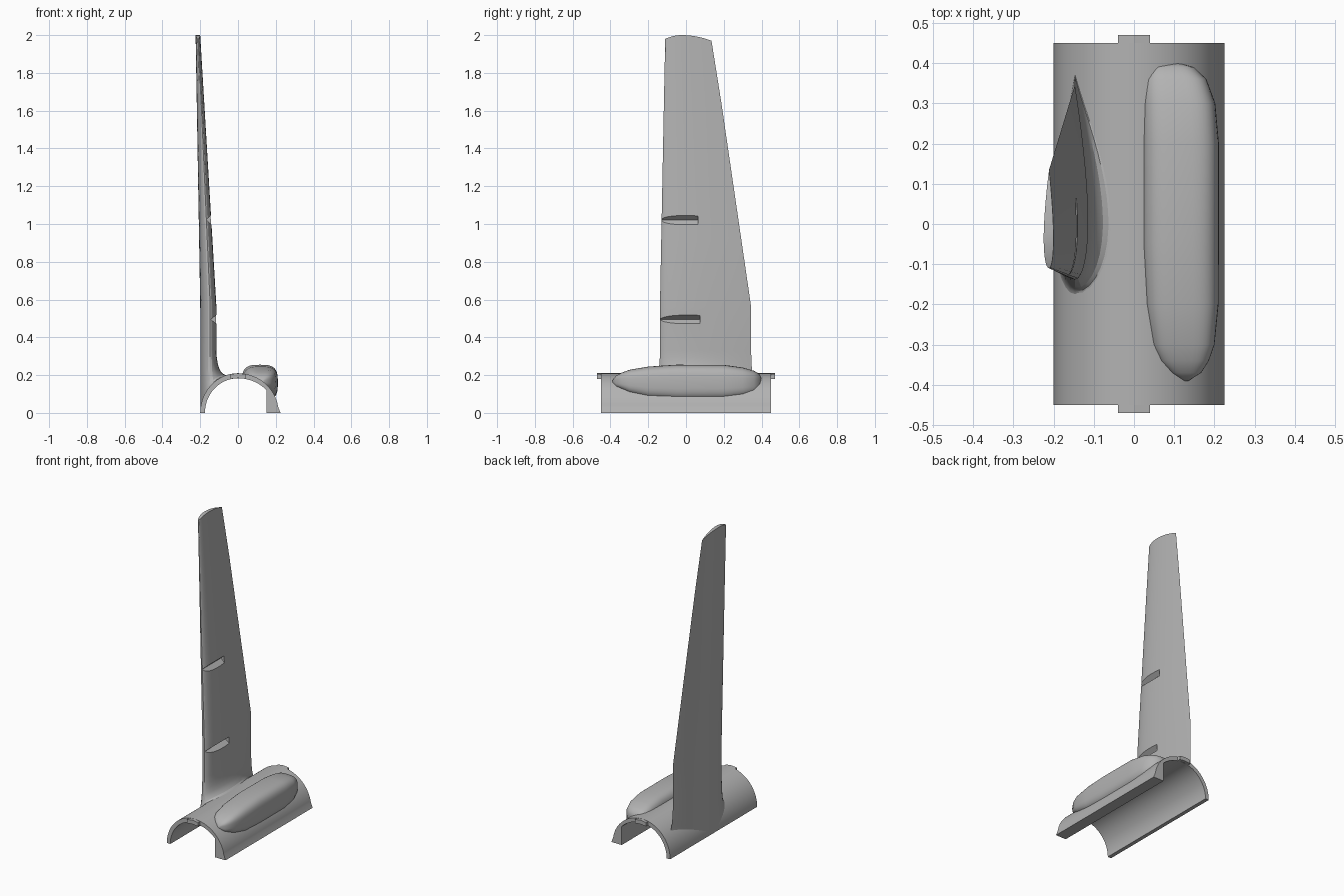
import bpy, bmesh
from math import sin, cos, pi, radians, sqrt, copysign

old = bpy.data.objects.get("Cube")
if old:
    bpy.data.objects.remove(old, do_unlink=True)

grey = bpy.data.materials.new("plain_grey")
grey.use_nodes = True
grey.diffuse_color = (0.45, 0.45, 0.45, 1)
grey.node_tree.nodes["Principled BSDF"].inputs["Base Color"].default_value = (0.45, 0.45, 0.45, 1)

LEFT, RIGHT, TOP = 0.2, 0.215, 0.21     # outer arch radii


def make(name, verts, faces):
    mesh = bpy.data.meshes.new(name)
    bm = bmesh.new()
    vs = [bm.verts.new(v) for v in verts]
    for f in faces:
        bm.faces.new([vs[i] for i in f])
    bmesh.ops.recalc_face_normals(bm, faces=bm.faces)
    bm.to_mesh(mesh)
    bm.free()
    mesh.materials.append(grey)
    ob = bpy.data.objects.new(name, mesh)
    bpy.context.collection.objects.link(ob)
    return ob


def activate(ob):
    bpy.ops.object.select_all(action='DESELECT')
    ob.select_set(True)
    bpy.context.view_layer.objects.active = ob


def smooth(ob, angle):
    activate(ob)
    bpy.ops.object.shade_smooth_by_angle(angle=radians(angle))


def loft_faces(rings, n):
    return [(r * n + i, r * n + (i + 1) % n, (r + 1) * n + (i + 1) % n, (r + 1) * n + i)
            for r in range(rings - 1) for i in range(n)]


def prism(name, profile, y0, y1):
    n = len(profile)
    verts = [(x, y, z) for y in (y0, y1) for x, z in profile]
    return make(name, verts, loft_faces(2, n) + [tuple(range(n)), tuple(range(n, 2 * n))])


def arch_z(x):
    a = LEFT if x < 0 else RIGHT
    return TOP * sqrt(max(0, 1 - (x / a) ** 2))


# Arched saddle shell with a thick right-hand foot
outer = [(0.225, 0)]
for k in range(3, 61):
    t = pi * k / 60
    outer.append(((RIGHT if cos(t) > 0 else LEFT) * cos(t), TOP * sin(t)))
inner = []
for k in range(60, -1, -1):
    t = pi * k / 60
    x = (0.2 if cos(t) > 0 else 0.175) * cos(t)
    if x < 0.15:
        inner.append((x, 0.183 * sin(t)))
inner += [(0.15, 0.121), (0.15, 0)]
smooth(prism("saddle_shell", outer + inner, -0.45, 0.45), 25)

# Small locating tabs at both ends
for name, s in (("front_tab", -1), ("back_tab", 1)):
    prism(name, [(-0.04, 0.205), (0, 0.21), (0.04, 0.205), (0.04, 0.18), (0, 0.184), (-0.04, 0.18)],
          s * 0.44, s * 0.47)

# Rounded pod lying along the shell: y, centre x, centre z, half width, half height
stations = [(-0.39, .13, .167, .005, .005), (-0.37, .129, .167, .038, .03),
            (-0.34, .124, .168, .062, .045), (-0.3, .122, .165, .078, .063),
            (-0.2, .119, .16, .091, .085), (-0.05, .116, .16, .095, .095),
            (0.2, .116, .16, .095, .094), (0.3, .112, .16, .09, .08),
            (0.36, .103, .16, .077, .063), (0.39, .094, .16, .055, .045),
            (0.4, .09, .16, .02, .02)]
N = 40
pod = []
for y, cx, cz, a, b in stations:
    for i in range(N):
        c, s = cos(2 * pi * i / N), sin(2 * pi * i / N)
        x = cx + a * copysign(abs(c) ** 0.62, c)
        z = cz + b * copysign(abs(s) ** 0.62, s)
        k = max(1, 0.195 / sqrt(x * x + z * z))   # keep clear of the cavity
        pod.append((x * k, y, z * k))
last = (len(stations) - 1) * N
smooth(make("side_pod", pod, loft_faces(len(stations), N)
            + [tuple(range(N)), tuple(range(last, last + N))]), 40)

# Upright tapered blade with a filleted root
M = 20


def thickness(u):
    return max(0, 10 * (.2969 * sqrt(u) - .126 * u - .3516 * u**2 + .2843 * u**3 - .1036 * u**4))


def section():
    for i in range(2 * M):
        j = i if i <= M else 2 * M - i
        yield (1 - cos(pi * j / M)) / 2, i < M


def mix(a, b, t):
    return a + (b - a) * t


def blade_point(u, right, t):
    th = thickness(u)
    x = mix(-0.147, -0.211, t)
    x += th * mix(0.033, 0.011, t) if right else -th * mix(0.053, 0.0135, t)
    return x, mix(mix(-0.138, -0.11, t), mix(0.345, 0.135, t), u)


verts, rings = [], 0
for t in (1, 0.75, 0.5, 0.25, 0):
    for u, right in section():
        x, y = blade_point(u, right, t)
        z = mix(0.56, 2.0, t)
        if t == 1:
            d = (u - 0.35) / (0.35 if u < 0.35 else 0.65)
            z -= (0.02 if u < 0.35 else 0.03) * d * d
        verts.append((x, y, z))
    rings += 1
for k in range(8):
    a = k / 7 * pi / 2
    for u, right in section():
        x, y = blade_point(u, right, 0)
        e = 1 - cos(a)
        x = max(x + (0.065 * thickness(u) * e if right else 0), -0.1995)
        y += e * (-0.04 * (1 - u) ** 6 + 0.03 * u ** 12)
        verts.append((x, y, mix(0.33, max(0, arch_z(x) - 0.002), sin(a))))
    rings += 1
faces = loft_faces(rings, 2 * M)


def cap(a, b):
    # strips joining matching points on the two edges
    for i in range(M):
        loop = [a[i], a[i + 1], b[i + 1], b[i]]
        faces.append(tuple(dict.fromkeys(loop)))


top_right = list(range(M + 1))
top_left = [(2 * M - i) % (2 * M) for i in range(M + 1)]
cap(top_right, top_left)
base = (rings - 1) * 2 * M
low_right = [base + i for i in top_right]
low_left = [base + i for i in top_left]
middle = [low_right[0]]
for i in range(1, M):
    p, q = verts[low_right[i]], verts[low_left[i]]
    x = (p[0] + q[0]) / 2 - 0.01
    middle.append(len(verts))
    verts.append((x, (p[1] + q[1]) / 2, arch_z(x) - 0.008))
middle.append(low_right[M])
cap(low_right, middle)
cap(middle, low_left)
blade = make("upright_blade", verts, faces)

# Wedge-shaped notches cut into the blade's inner face
for z, apex, mouth, end in ((0.495, -0.143, -0.114, 0.075), (1.022, -0.168, -0.143, 0.063)):
    tip = 0.023
    wide = tip * 2
    far = mouth + (mouth - apex)
    cutter = prism("notch_cutter", [(apex, z), (far, z - wide), (far, z + wide)], -0.3, end)
    cutter.hide_render = True
    mod = blade.modifiers.new("notch", 'BOOLEAN')
    mod.operation = 'DIFFERENCE'
    mod.solver = 'EXACT'
    mod.object = cutter
    activate(blade)
    bpy.ops.object.modifier_apply(modifier=mod.name)
    bpy.data.objects.remove(cutter, do_unlink=True)
smooth(blade, 24)
